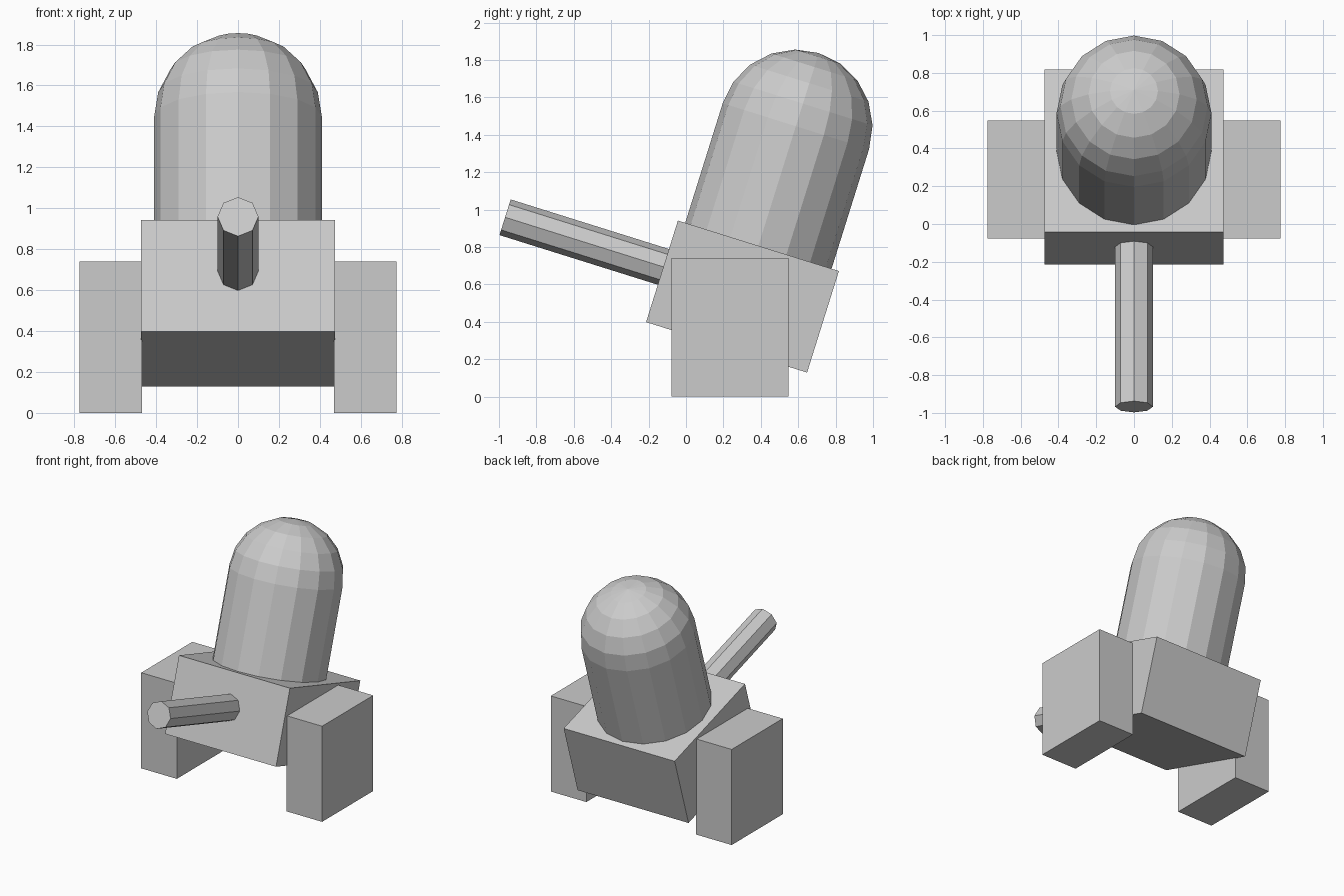
import bpy
import bmesh
from math import radians
from mathutils import Matrix, Vector

if "Cube" in bpy.data.objects:
    bpy.data.objects.remove(bpy.data.objects["Cube"])

# Shared tilted frame, centred on the body block
TILT = Matrix.Translation((0, 0.302, 0.535)) @ Matrix.Rotation(radians(-17.4), 4, 'X')
BODY = Vector((0.95, 0.902, 0.569))


def make_object(name, bm):
    bmesh.ops.recalc_face_normals(bm, faces=bm.faces)
    mesh = bpy.data.meshes.new(name)
    bm.to_mesh(mesh)
    bm.free()
    obj = bpy.data.objects.new(name, mesh)
    bpy.context.collection.objects.link(obj)
    return obj


def box(name, size, matrix):
    bm = bmesh.new()
    bmesh.ops.create_cube(bm, size=1, matrix=matrix @ Matrix.Diagonal((*size, 1)))
    return make_object(name, bm)


# Tilted body block
box("body", BODY, TILT)

# Upright leg blocks on both sides
for side, name in ((-1, "left_leg"), (1, "right_leg")):
    box(name, (0.305, 0.625, 0.74), Matrix.Translation((side * 0.622, 0.235, 0.37)))

# Domed tank: the lower half of a sphere is stretched down into the body
bm = bmesh.new()
bmesh.ops.create_uvsphere(bm, u_segments=16, v_segments=10, radius=0.41)
low = [v for v in bm.verts if v.co.z < -0.01]
bmesh.ops.delete(bm, geom=low, context='VERTS')
rim = [e for e in bm.edges if e.is_boundary]
wall = bmesh.ops.extrude_edge_only(bm, edges=rim)["geom"]
wall_verts = [g for g in wall if isinstance(g, bmesh.types.BMVert)]
bmesh.ops.translate(bm, verts=wall_verts, vec=(0, 0, -0.72))
bmesh.ops.holes_fill(bm, edges=[e for e in bm.edges if e.is_boundary], sides=0)
bm.transform(TILT @ Matrix.Translation((0, 0, BODY.z / 2 + 0.67)))
make_object("domed_tank", bm)

# Eight-sided nozzle from the front face, with an edge on top
bm = bmesh.new()
bmesh.ops.create_cone(bm, cap_ends=True, segments=8, radius1=0.1, radius2=0.1, depth=0.95)
bm.transform(TILT @ Matrix.Translation((0, -0.863, 0.025)) @ Matrix.Rotation(radians(90), 4, 'X'))
make_object("nozzle", bm)
